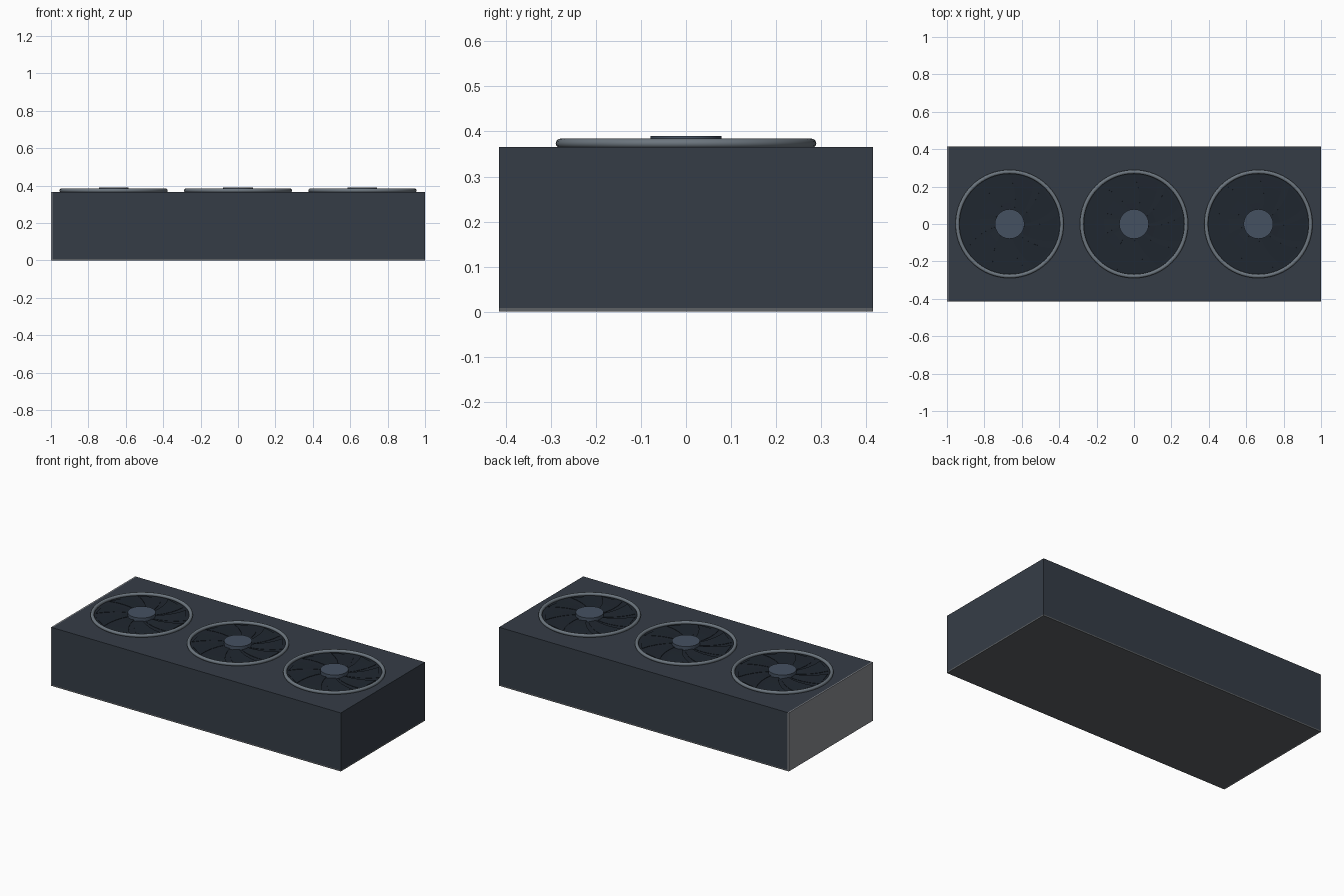
import bpy, bmesh, math

if "Cube" in bpy.data.objects:
    bpy.data.objects.remove(bpy.data.objects["Cube"])


def material(name, rgb):
    m = bpy.data.materials.new(name)
    m.diffuse_color = (*rgb, 1)
    m.use_nodes = True
    m.node_tree.nodes["Principled BSDF"].inputs["Base Color"].default_value = m.diffuse_color
    return m


SHELL = material("shell_dark", (0.036, 0.046, 0.062))
PLATE = material("plate_grey", (0.11, 0.12, 0.13))
STEEL = material("steel", (0.25, 0.26, 0.28))
RING = material("ring_grey", (0.15, 0.18, 0.21))
BLACK = material("fan_dark", (0.014, 0.02, 0.029))
HUB = material("hub_blue_grey", (0.06, 0.083, 0.12))


def finish(name, mat, smooth=False):
    ob = bpy.context.object
    ob.name = name
    ob.data.materials.append(mat)
    if smooth:
        bpy.ops.object.shade_smooth_by_angle(angle=math.radians(40))
    return ob


def box(name, lo, hi, mat):
    bpy.ops.mesh.primitive_cube_add(size=1, location=[(a + b) / 2 for a, b in zip(lo, hi)])
    ob = finish(name, mat)
    ob.scale = [b - a for a, b in zip(lo, hi)]
    bpy.ops.object.transform_apply(location=False, rotation=False, scale=True)


def disc(name, x, r, z0, z1, mat):
    bpy.ops.mesh.primitive_cylinder_add(vertices=48, radius=r, depth=z1 - z0,
                                        location=(x, 0, (z0 + z1) / 2))
    finish(name, mat, True)


def blades(name, x, count=9):
    # thin swept blades, slightly pitched, lying just above the fan disc
    bm = bmesh.new()
    for i in range(count):
        a0 = 2 * math.pi * i / count
        lower = []
        for side in (0, 1):
            for k in range(5):
                t = k / 4
                r = 0.07 + 0.19 * t
                a = a0 + 0.35 * t + side * 0.52
                z = 0.3685 + 0.004 * side
                lower.append(bm.verts.new((r * math.cos(a), r * math.sin(a), z)))
        for k in range(4):
            bm.faces.new((lower[k], lower[k + 1], lower[k + 6], lower[k + 5]))
    bmesh.ops.recalc_face_normals(bm, faces=bm.faces)
    bmesh.ops.solidify(bm, geom=bm.faces[:], thickness=0.002)
    me = bpy.data.meshes.new(name)
    bm.to_mesh(me)
    bm.free()
    ob = bpy.data.objects.new(name, me)
    ob.location.x = x
    me.materials.append(BLACK)
    bpy.context.collection.objects.link(ob)


# casing, bottom plate and end bracket
box("shroud_body", (-0.992, -0.415, 0.008), (1, 0.415, 0.365), SHELL)
box("back_plate", (-0.992, -0.415, 0), (1, 0.415, 0.008), PLATE)
box("end_bracket", (-1, -0.415, 0), (-0.992, 0.415, 0.365), STEEL)

# three fans
for label, x in (("left", -0.665), ("middle", 0), ("right", 0.665)):
    bpy.ops.mesh.primitive_torus_add(major_radius=0.279, minor_radius=0.0105,
                                     major_segments=64, minor_segments=12,
                                     location=(x, 0, 0.3735))
    finish(label + "_fan_ring", RING, True)
    disc(label + "_fan_disc", x, 0.275, 0.36, 0.3665, BLACK)
    blades(label + "_fan_blades", x)
    disc(label + "_fan_hub", x, 0.079, 0.36, 0.39, HUB)
